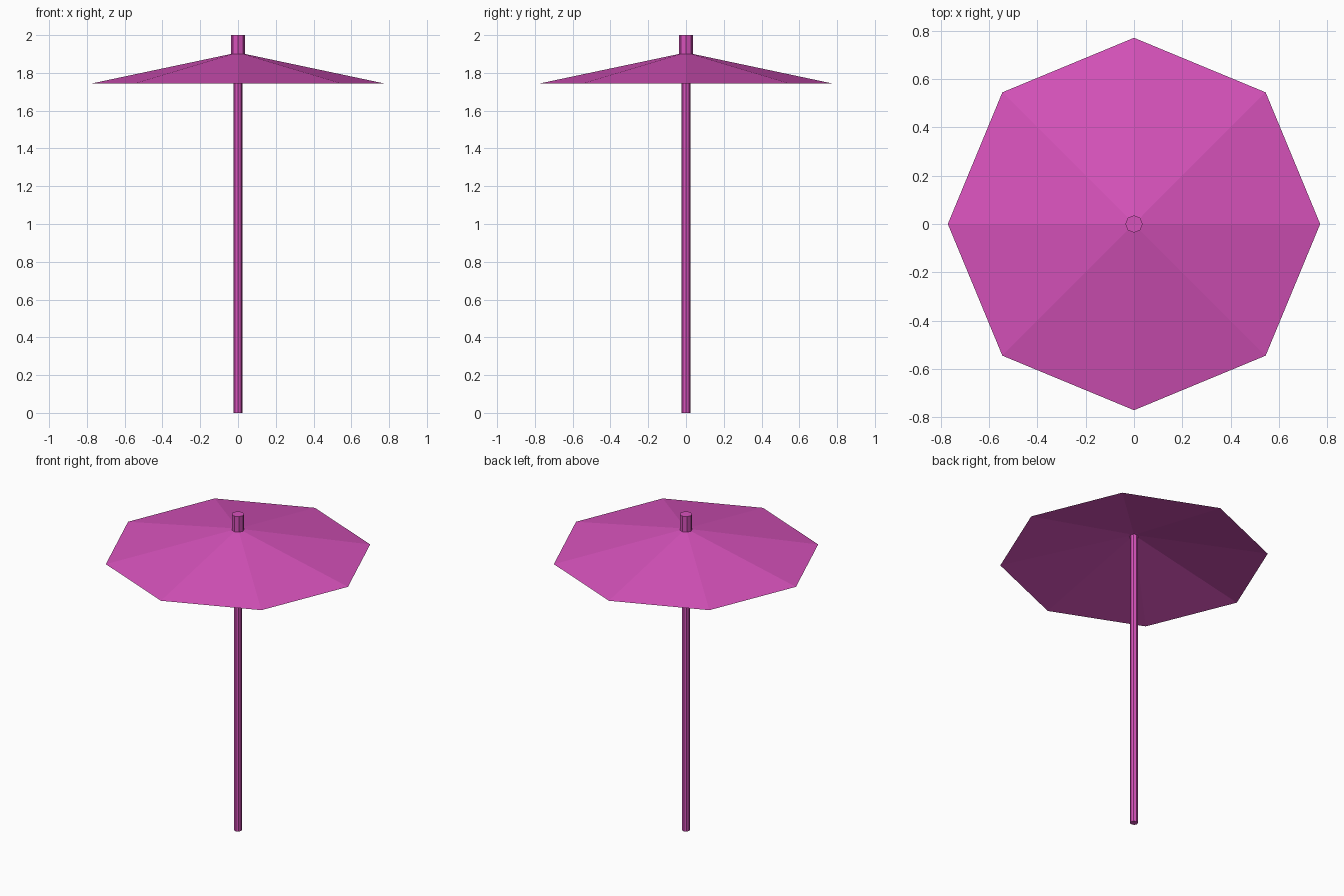
import bpy
import bmesh

cube = bpy.data.objects.get("Cube")
if cube:
    bpy.data.objects.remove(cube, do_unlink=True)

SIDES = 8
CANOPY_RADIUS, CANOPY_RIM, CANOPY_TOP = 0.77, 1.745, 1.908

pink = bpy.data.materials.new("pink")
pink.use_nodes = True
colour = (0.68, 0.085, 0.50, 1.0)
pink.diffuse_color = colour
pink.node_tree.nodes["Principled BSDF"].inputs["Base Color"].default_value = colour


def octagonal_part(name, bottom_radius, top_radius, bottom, top, capped=True):
    """Flat-shaded eight-sided cone or prism with corners on the x and y axes."""
    bm = bmesh.new()
    bmesh.ops.create_cone(bm, cap_ends=capped, segments=SIDES,
                          radius1=bottom_radius, radius2=top_radius,
                          depth=top - bottom)
    bmesh.ops.translate(bm, verts=bm.verts, vec=(0, 0, (bottom + top) / 2))
    bmesh.ops.remove_doubles(bm, verts=bm.verts, dist=1e-5)
    mesh = bpy.data.meshes.new(name)
    bm.to_mesh(mesh)
    bm.free()
    mesh.materials.append(pink)
    obj = bpy.data.objects.new(name, mesh)
    bpy.context.collection.objects.link(obj)
    return obj


# Straight pole reaching up to the inside of the canopy
octagonal_part("pole", 0.0225, 0.0225, 0, CANOPY_TOP - 0.005)

# Thin open canopy, hollow underneath
octagonal_part("canopy", CANOPY_RADIUS, 0, CANOPY_RIM, CANOPY_TOP, capped=False)

# Short cap on top of the canopy
octagonal_part("finial", 0.036, 0.036, CANOPY_TOP - 0.007, 2.0)
